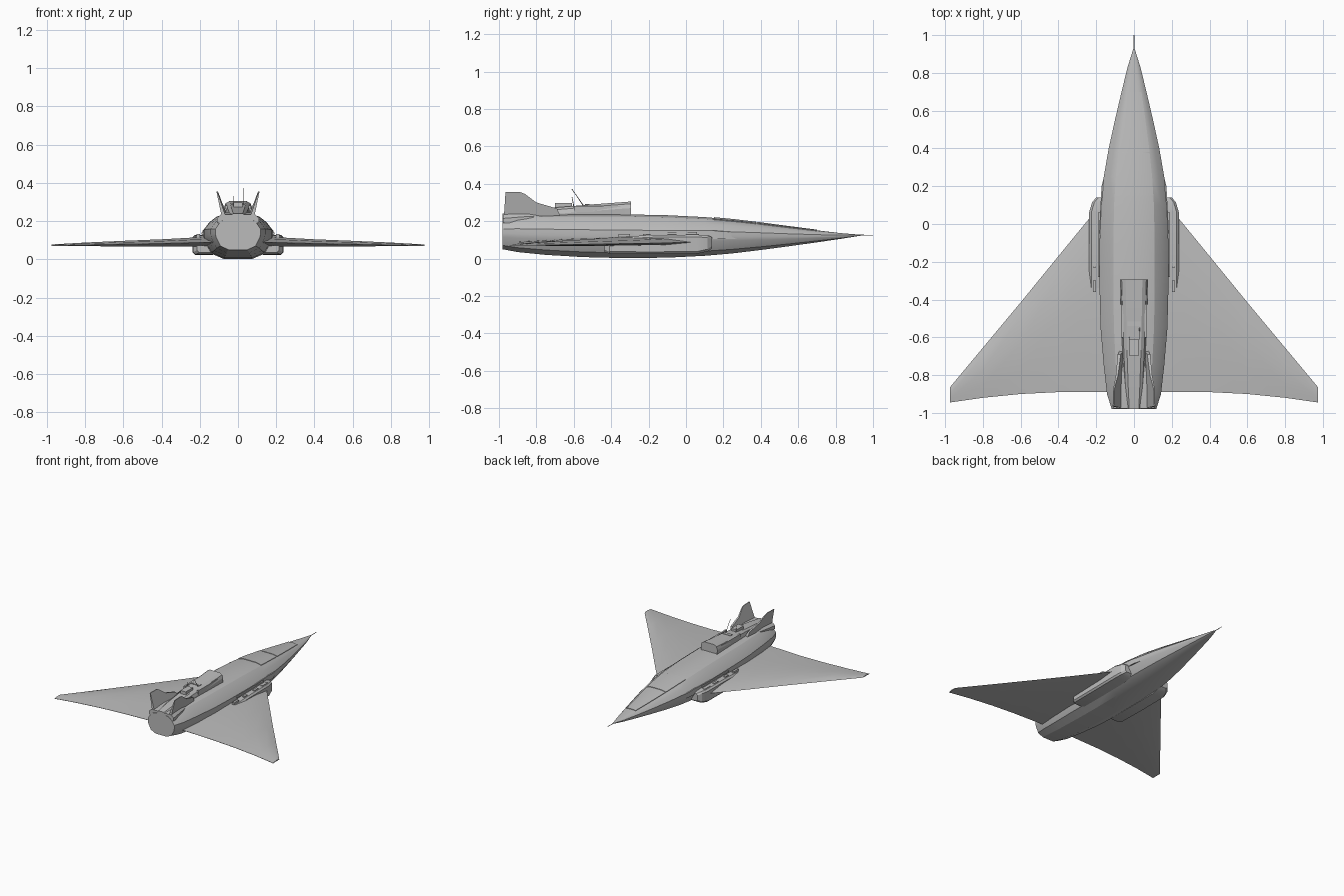
import bpy, bmesh, math
from mathutils import Vector

cube = bpy.data.objects.get("Cube")
if cube:
    bpy.data.objects.remove(cube, do_unlink=True)

grey = bpy.data.materials.new("hull grey")
grey.use_nodes = True
GREY = (0.5, 0.5, 0.5, 1)
grey.diffuse_color = GREY
grey.node_tree.nodes["Principled BSDF"].inputs["Base Color"].default_value = GREY


def finish(bm, name, mirror=False, angle=22):
    bmesh.ops.recalc_face_normals(bm, faces=bm.faces)
    me = bpy.data.meshes.new(name)
    bm.to_mesh(me)
    bm.free()
    me.materials.append(grey)
    ob = bpy.data.objects.new(name, me)
    bpy.context.collection.objects.link(ob)
    if mirror:
        ob.modifiers.new("Mirror", "MIRROR").use_mirror_merge = False
    bpy.ops.object.select_all(action="DESELECT")
    ob.select_set(True)
    bpy.context.view_layer.objects.active = ob
    bpy.ops.object.shade_smooth_by_angle(angle=math.radians(angle))
    return ob


def loft(name, rings, mirror=False, angle=22):
    """Skin a list of equally sized closed rings and cap both ends."""
    bm = bmesh.new()
    rows = [[bm.verts.new(p) for p in ring] for ring in rings]
    n = len(rows[0])
    for a, b in zip(rows, rows[1:]):
        for i in range(n):
            j = (i + 1) % n
            bm.faces.new((a[i], a[j], b[j], b[i]))
    bm.faces.new(rows[0])
    bm.faces.new(rows[-1])
    return finish(bm, name, mirror, angle)


def box(name, x, y, z, mirror=False):
    ring = lambda yy: [(x[0], yy, z[0]), (x[1], yy, z[0]), (x[1], yy, z[1]), (x[0], yy, z[1])]
    return loft(name, [ring(y[0]), ring(y[1])], mirror)


def rod(name, a, b, r):
    a, b = Vector(a), Vector(b)
    bm = bmesh.new()
    bmesh.ops.create_cone(bm, cap_ends=True, segments=8, radius1=r, radius2=r * 0.6,
                          depth=(b - a).length)
    rot = (b - a).to_track_quat("Z", "Y").to_matrix()
    for v in bm.verts:
        v.co = rot @ v.co + (a + b) / 2
    return finish(bm, name, angle=60)


def sym(half):
    return half + [(-x, z) for x, z in reversed(half)]


# Fuselage stations: y, half width, bottom, top
HULL = [(-0.98, .118, .05, .22), (-0.9, .143, .035, .23), (-0.75, .16, .02, .235),
        (-0.55, .177, .008, .237), (-0.35, .182, .003, .237), (-0.1, .182, .005, .232),
        (0.1, .176, .015, .222), (0.25, .16, .028, .208), (0.4, .134, .046, .19),
        (0.55, .101, .066, .17), (0.7, .066, .087, .151), (0.83, .034, .106, .136),
        (0.93, .003, .122, .128)]
# Half cross-section: fraction of width, fraction of height
SECTION = [(.42, 0), (.78, .12), (.97, .38), (1, .5), (1, .64), (.82, .82), (.6, .95), (.32, 1)]


def hull_at(y):
    for a, b in zip(HULL, HULL[1:]):
        if a[0] <= y <= b[0]:
            t = (y - a[0]) / (b[0] - a[0])
            return [p + (q - p) * t for p, q in zip(a, b)]


def hull_ring(y):
    _, w, lo, hi = hull_at(y)
    return [(x, y, z) for x, z in sym([(w * u, lo + (hi - lo) * v) for u, v in SECTION])]


loft("fuselage", [hull_ring(s[0]) for s in HULL])


# Canopy shell and windscreen, raised slightly above the hull
def canopy_ring(y):
    _, w, lo, hi = hull_at(y)
    top = [(w * u, lo + (hi - lo) * v + .004) for u, v in SECTION[-2:]]
    return [(x, y, z) for x, z in sym([(top[0][0], top[0][1] - .015)] + top)]


loft("canopy", [canopy_ring(y) for y in (.15, .25, .375)])
loft("windscreen", [canopy_ring(y) for y in (.382, .4, .55, .7)])

# Delta wings: span x, leading y, trailing y, bottom, top
WING = [(.1, .2, -.89, .07, .118), (.22, .05, -.89, .068, .115), (.4, -.17, -.89, .068, .105),
        (.6, -.415, -.9, .068, .097), (.8, -.655, -.92, .069, .088), (.975, -.865, -.945, .07, .078)]


def wing_ring(x, lead, trail, lo, hi):
    c, m = lead - trail, (lo + hi) / 2 - .004
    upper = [(lead, m), (lead - c * .15, m + (hi - m) * .7), (lead - c * .45, hi),
             (lead - c * .75, m + (hi - m) * .6), (trail, m + .001)]
    lower = [(trail, m - .001), (lead - c * .5, lo), (lead - c * .15, lo + (m - lo) * .3)]
    return [(x, y, z) for y, z in upper + lower]


loft("wings", [wing_ring(*s) for s in WING], True, 35)


# Side nacelles with chamfered corners and tapered ends
def nacelle_ring(y, x, lo, hi):
    c = .012
    return [(.13, y, lo), (x - c, y, lo), (x, y, lo + c), (x, y, hi - c), (x - c, y, hi), (.13, y, hi)]


loft("side_nacelles", [nacelle_ring(*s) for s in (
    (-.435, .215, .035, .085), (-.41, .235, .026, .11), (-.2, .238, .024, .126),
    (.06, .238, .026, .128), (.115, .222, .038, .124), (.14, .2, .055, .115))], True)

# Strakes running forward from the nacelles
loft("strakes", [[(.08, y, .1), (x, y, .105), (x, y, hi), (.08, y, hi + .015)] for y, x, hi in (
    (-.05, .185, .15), (.14, .175, .15), (.2, .172, .145), (.42, .115, .13))], True)


# Dorsal engine housing
def dorsal_ring(y, w, hi):
    return [(x, y, z) for x, z in sym([(w * .9, .19), (w, hi - .035), (w * .88, hi - .012), (w * .6, hi)])]


loft("dorsal_housing", [dorsal_ring(*s) for s in (
    (-.98, .042, .24), (-.85, .052, .258), (-.7, .06, .273), (-.5, .068, .29), (-.295, .074, .305))])
box("dorsal_hatch", (-.035, .035), (-.54, -.515), (.275, .292))
box("dorsal_vent", (-.024, .024), (-.7, -.61), (.26, .298))
box("dorsal_rails", (.055, .068), (-.6, -.35), (.25, .282), True)

# Canted tail fins: side outline sheared outward with height
FIN = [(-.975, .2), (-.965, .355), (-.885, .355), (-.86, .345), (-.8, .3), (-.69, .268), (-.66, .2)]


def fin_ring(side):
    out = []
    for y, z in FIN:
        lean = .06 + (z - .2) * .27 + (-.69 - y) * .03
        out.append((lean + side * (.012 - (z - .2) * .06), y, z))
    return out


loft("tail_fins", [fin_ring(-1), fin_ring(1)], True)
loft("fin_root_fairings", [[(.03, y, .19), (x, y, .19), (x, y, z - .02), (x - .02, y, z), (.03, y, z)]
                          for y, x, z in ((-.978, .11, .235), (-.85, .1, .245), (-.7, .07, .24))], True)

# Small raised panels on nacelles and flanks
for i, (y0, y1) in enumerate(((-.36, -.3), (-.23, -.19), (-.1, -.05), (.0, .07))):
    box(f"nacelle_panel_{i + 1}", (.2, .218), (y0, y1), (.11, .132), True)
box("flank_rails", (.17, .19), (-.28, .06), (.13, .141), True)

# Nose probe and aerials
rod("nose_probe", (0, .92, .125), (0, 1, .125), .003)
rod("tall_aerial", (.03, -.55, .285), (.03, -.61, .372), .0025)
rod("short_aerial", (-.025, -.6, .28), (-.025, -.61, .33), .0025)
